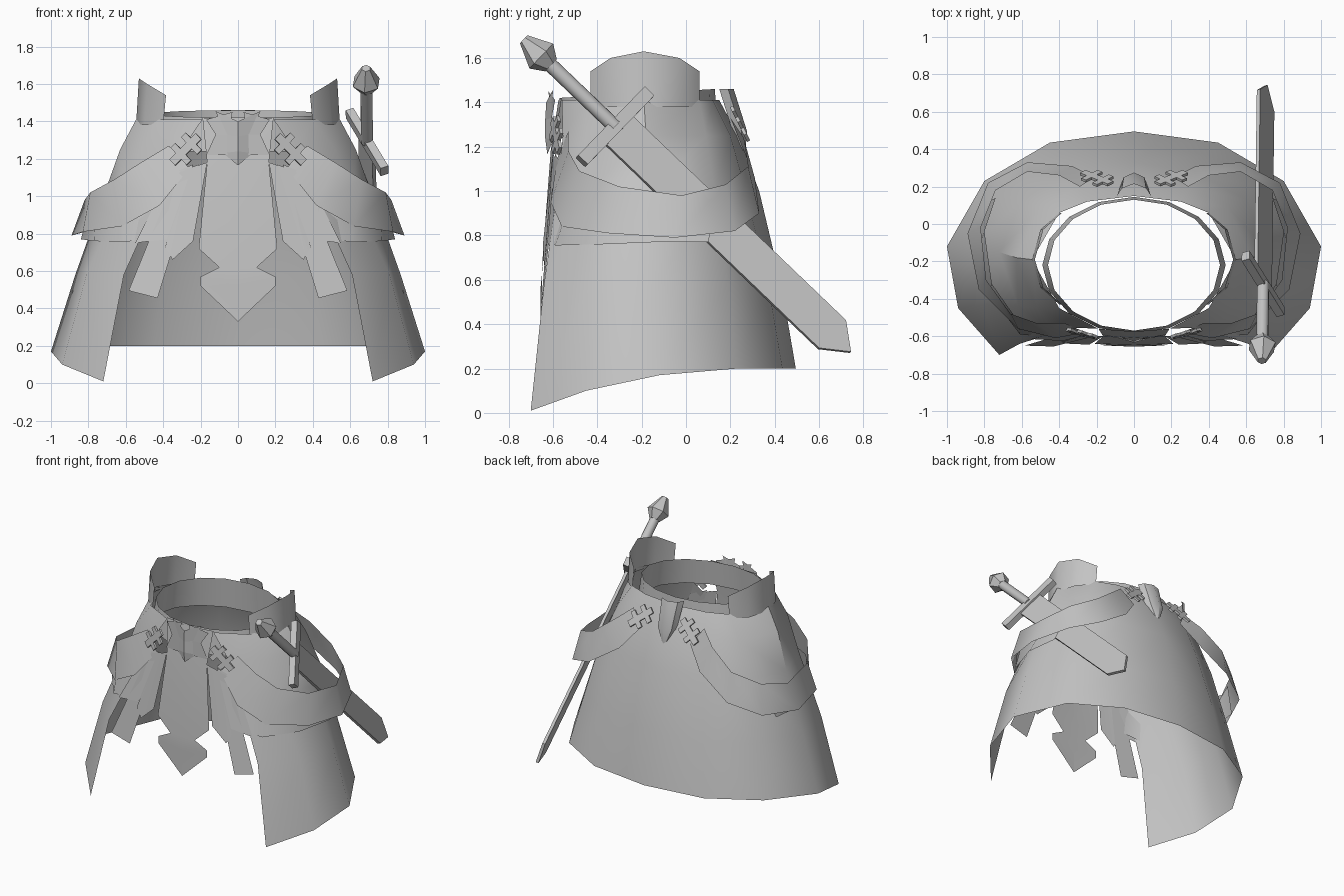
import bpy, bmesh, math
from mathutils import Matrix, Vector

if "Cube" in bpy.data.objects:
    bpy.data.objects.remove(bpy.data.objects["Cube"])

GREY = bpy.data.materials.new("plain grey")
GREY.use_nodes = True
GREY.diffuse_color = (0.55, 0.55, 0.55, 1)
GREY.node_tree.nodes["Principled BSDF"].inputs["Base Color"].default_value = (0.55, 0.55, 0.55, 1)


def finish(name, bm, mirror=False, smooth=True):
    me = bpy.data.meshes.new(name)
    bm.to_mesh(me)
    bm.free()
    me.materials.append(GREY)
    ob = bpy.data.objects.new(name, me)
    bpy.context.collection.objects.link(ob)
    if smooth:
        bpy.ops.object.select_all(action='DESELECT')
        ob.select_set(True)
        bpy.context.view_layer.objects.active = ob
        bpy.ops.object.shade_smooth_by_angle(angle=math.radians(40))
    if mirror:
        mod = ob.modifiers.new("Mirror", 'MIRROR')
        mod.merge_threshold = 0.001
    return ob


def sheet(name, rows, mirror=True, closed=False, smooth=True):
    """Surface through rows of points, listed from the lowest row up."""
    bm = bmesh.new()
    grid = [[bm.verts.new(p) for p in row] for row in rows]
    n = len(rows[0])
    for lo, hi in zip(grid, grid[1:]):
        for i in range(n if closed else n - 1):
            j = (i + 1) % n
            bm.faces.new((lo[i], lo[j], hi[j], hi[i]))
    return finish(name, bm, mirror, smooth)


def level(z, pts):
    return [(x, y, z) for x, y in pts]


# Skirt, open at the front
sheet("skirt", [
    [(.72, -.70, .01), (.94, -.45, .10), (1, -.12, .17), (.80, .23, .20), (.45, .435, .20), (0, .495, .20)],
    level(.58, [(.61, -.64), (.81, -.43), (.87, -.13), (.70, .19), (.40, .37), (0, .43)]),
    level(1.0, [(.42, -.58), (.62, -.44), (.72, -.15), (.60, .13), (.34, .27), (0, .33)]),
    level(1.25, [(.30, -.555), (.52, -.45), (.63, -.18), (.50, .09), (.29, .20), (0, .235)]),
    level(1.41, [(.19, -.56), (.40, -.45), (.545, -.19), (.40, .06), (.25, .12), (0, .15)]),
])

# Raised hip guards
hip = [(.40, -.43), (.50, -.34), (.545, -.19), (.50, -.03), (.40, .06)]
sheet("hip_guard", [
    level(1.38, hip),
    [(x - .015, y, z) for (x, y), z in zip(hip, (1.54, 1.60, 1.63, 1.60, 1.54))],
])


# Waistband, a little higher at the back
def ring(rx, ry, z, rise):
    angles = [2 * math.pi * i / 16 for i in range(16)]
    return [(rx * math.cos(a), -.22 + ry * math.sin(a), z + rise * math.sin(a)) for a in angles]


sheet("waistband", [ring(.49, .365, 1.24, 0), ring(.46, .35, 1.44, .02)], mirror=False, closed=True)

# Front panel with a pointed end
sheet("front_panel", [
    [(0, -.655, .33), (.001, -.655, .331)],
    [(0, -.655, .52), (.20, -.65, .52)],
    [(0, -.655, .57), (.20, -.65, .57)],
    [(0, -.65, .62), (.10, -.65, .62)],
    [(0, -.645, .72), (.21, -.64, .72)],
    [(0, -.61, 1.18), (.165, -.60, 1.18)],
    [(0, -.575, 1.41), (.19, -.56, 1.42)],
])

# Hanging strips beside the front panel
sheet("inner_strip", [
    [(.24, -.645, .76), (.35, -.64, .66), (.39, -.63, .73)],
    [(.165, -.60, 1.18), (.20, -.60, 1.17), (.235, -.59, 1.15)],
])
sheet("outer_strip", [
    [(.43, -.655, .455), (.585, -.65, .495)],
    [(.21, -.60, 1.17), (.33, -.575, 1.12)],
])
sheet("middle_strip", [
    [(.38, -.625, .77), (.55, -.615, .75)],
    [(.24, -.59, 1.17), (.36, -.565, 1.12)],
])

# Swagged belt on each hip, with a second layer beneath
belt_low = [(.26, -.58, 1.15), (.42, -.61, .95), (.62, -.56, .84), (.83, -.35, .81), (.89, -.05, .79),
            (.78, .22, .82), (.57, .33, .90), (.33, .31, 1.06), (.21, .25, 1.21)]
belt_top = [(.37, -.53, 1.27), (.52, -.53, 1.18), (.66, -.48, 1.09), (.79, -.30, 1.02), (.82, -.02, .98),
            (.74, .18, 1.03), (.57, .28, 1.11), (.40, .26, 1.24), (.29, .20, 1.33)]
sheet("hip_belt", [belt_low, belt_top])
sheet("belt_underlayer", [
    [(.42, -.61, .78), (.61, -.59, .755), (.77, -.38, .76), (.84, -.14, .77), (.81, .10, .77)],
    [(.43, -.59, .98), (.62, -.52, .95), (.76, -.32, .93), (.80, -.04, .92), (.74, .14, .95)],
])


# Belt clasps: one link with two crossbars
def clasp(name, centre, along, across):
    u = Vector(along).normalized()
    v = Vector(across)
    v = (v - u * v.dot(u)).normalized()
    frame = Matrix((u, v, u.cross(v))).transposed().to_4x4()
    bm = bmesh.new()
    for du, lu, lv in ((0, .20, .045), (-.035, .035, .13), (.045, .035, .13)):
        m = (Matrix.Translation(centre) @ frame @ Matrix.Translation((du, 0, 0))
             @ Matrix.Diagonal((lu, lv, .015, 1)))
        bmesh.ops.create_cube(bm, size=1, matrix=m)
    finish(name, bm, True, False)


clasp("front_clasp", (.28, -.585, 1.25), (-.1, -.02, .1), (.1, .04, .1))
clasp("back_clasp", (.20, .245, 1.30), (-.1, -.04, .08), (.08, -.05, .1))

# Folded ornament at the front of the waist
sheet("front_ornament", [
    [(0, -.625, 1.165), (.002, -.624, 1.167)],
    [(0, -.635, 1.24), (.08, -.60, 1.23)],
    [(0, -.635, 1.32), (.065, -.605, 1.33)],
    [(0, -.63, 1.40), (.12, -.60, 1.455)],
], smooth=False)
sheet("ornament_wing", [
    [(.05, -.61, 1.22), (.17, -.60, 1.22)],
    [(.05, -.61, 1.33), (.12, -.605, 1.33)],
    [(.03, -.62, 1.45), (.17, -.59, 1.41)],
], smooth=False)

# Curved shield plate at the back of the waist
sheet("back_plate", [
    [(.002, .262, 1.132), (.001, .263, 1.131), (0, .265, 1.13)],
    [(.07, .21, 1.27), (.055, .25, 1.27), (0, .275, 1.27)],
    [(.09, .15, 1.46), (.065, .19, 1.46), (0, .215, 1.46)],
])

# Sword: local X along the guard, Z towards the pommel
axis = Vector((-.01, -.72, .69)).normalized()
side = Vector((-.19, .30, .32))
side = (side - axis * side.dot(axis)).normalized()
SWORD = Matrix.Translation((.69, -.32, 1.29)) @ Matrix((side, axis.cross(side), axis)).transposed().to_4x4()


def cone(bm, r1, r2, z1, z2, n):
    bmesh.ops.create_cone(bm, cap_ends=True, segments=n, radius1=r1, radius2=r2, depth=z2 - z1,
                          matrix=SWORD @ Matrix.Translation((0, 0, (z1 + z2) / 2)))


bm = bmesh.new()
cone(bm, .033, .033, 0, .43, 10)
finish("sword_grip", bm)

bm = bmesh.new()
cone(bm, .038, .078, .40, .46, 6)
cone(bm, .078, .025, .46, .57, 6)
finish("sword_pommel", bm, smooth=False)

bm = bmesh.new()
bmesh.ops.create_cube(bm, size=1, matrix=SWORD @ Matrix.Diagonal((.47, .045, .06, 1)))
finish("sword_guard", bm, smooth=False)

bm = bmesh.new()
outline = [(-.095, 0), (-.095, -1.355), (0, -1.47), (.095, -1.355), (.095, 0)]
face = bm.faces.new([bm.verts.new(SWORD @ Vector((x, -.01, z))) for x, z in outline])
out = bmesh.ops.extrude_face_region(bm, geom=[face])
shift = SWORD.to_3x3() @ Vector((0, .02, 0))
bmesh.ops.translate(bm, vec=shift, verts=[g for g in out["geom"] if isinstance(g, bmesh.types.BMVert)])
bmesh.ops.recalc_face_normals(bm, faces=bm.faces)
finish("sword_blade", bm, smooth=False)
